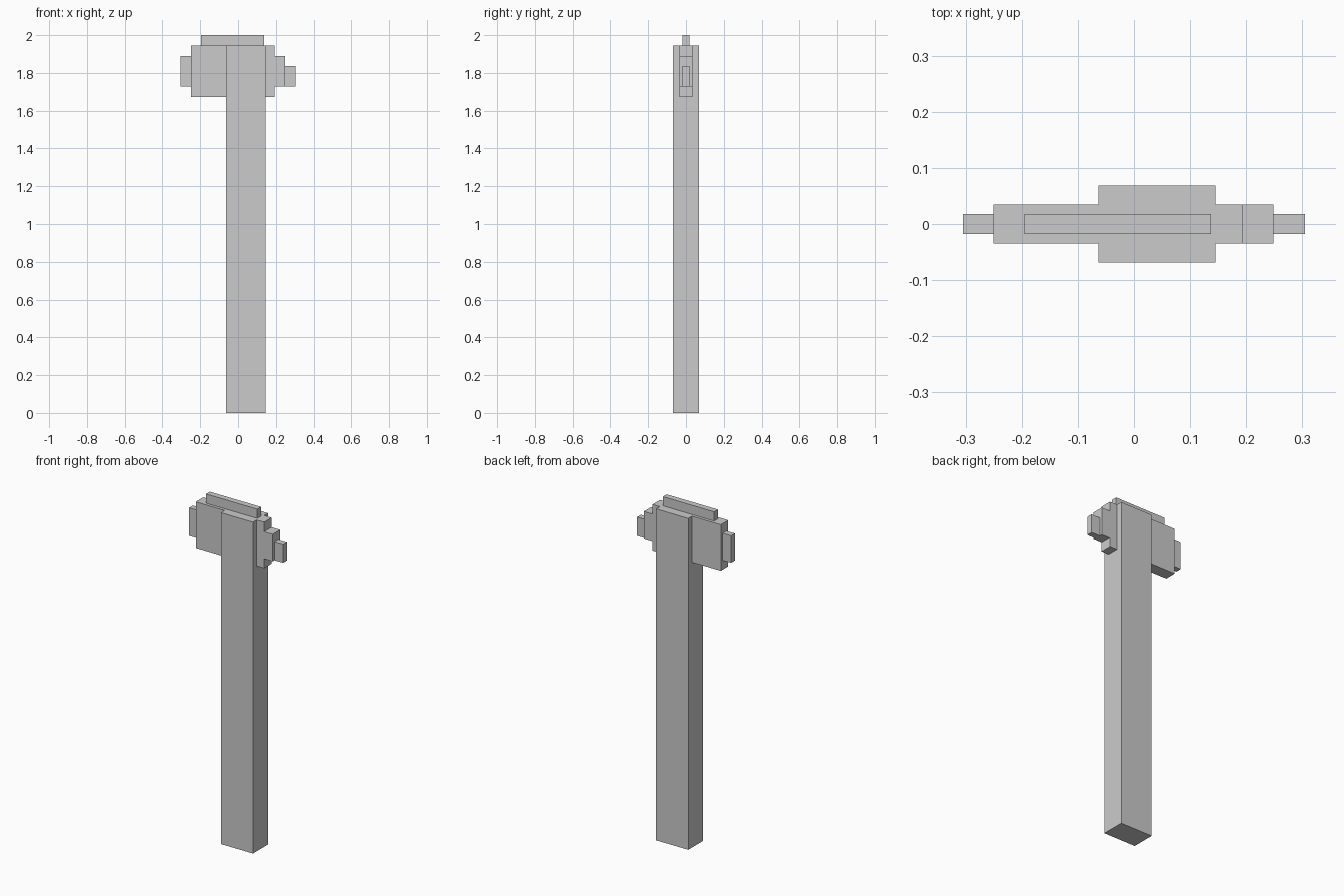
import bpy

if "Cube" in bpy.data.objects:
    bpy.data.objects.remove(bpy.data.objects["Cube"])


def box(name, x, z, half_y):
    """Axis-aligned block from its x range, z range and half depth."""
    bpy.ops.mesh.primitive_cube_add(
        size=1, location=((x[0] + x[1]) / 2, 0, (z[0] + z[1]) / 2))
    ob = bpy.context.object
    ob.name = name
    ob.scale = (x[1] - x[0], 2 * half_y, z[1] - z[0])
    bpy.ops.object.transform_apply(location=False, rotation=False, scale=True)
    return ob


THICK, MID, THIN = 0.069, 0.0345, 0.0175   # half depths of the three layers
TOP, LOW = 1.946, 1.672                    # head height range

# Long handle
box("handle", (-0.063, 0.145), (0, TOP), THICK)

# Head plates either side of the handle
box("blade_plate", (-0.25, -0.063), (LOW, TOP), MID)
box("back_plate", (0.145, 0.193), (LOW, TOP), MID)

# Stepped spike on the right
box("spike_base", (0.193, 0.249), (1.727, 1.89), MID)
box("spike_tip", (0.249, 0.305), (1.727, 1.836), THIN)

# Thin cutting edge on the left and ridge on top
box("cutting_edge", (-0.305, -0.25), (1.727, 1.89), THIN)
box("top_ridge", (-0.195, 0.137), (TOP, 2.0), THIN)
